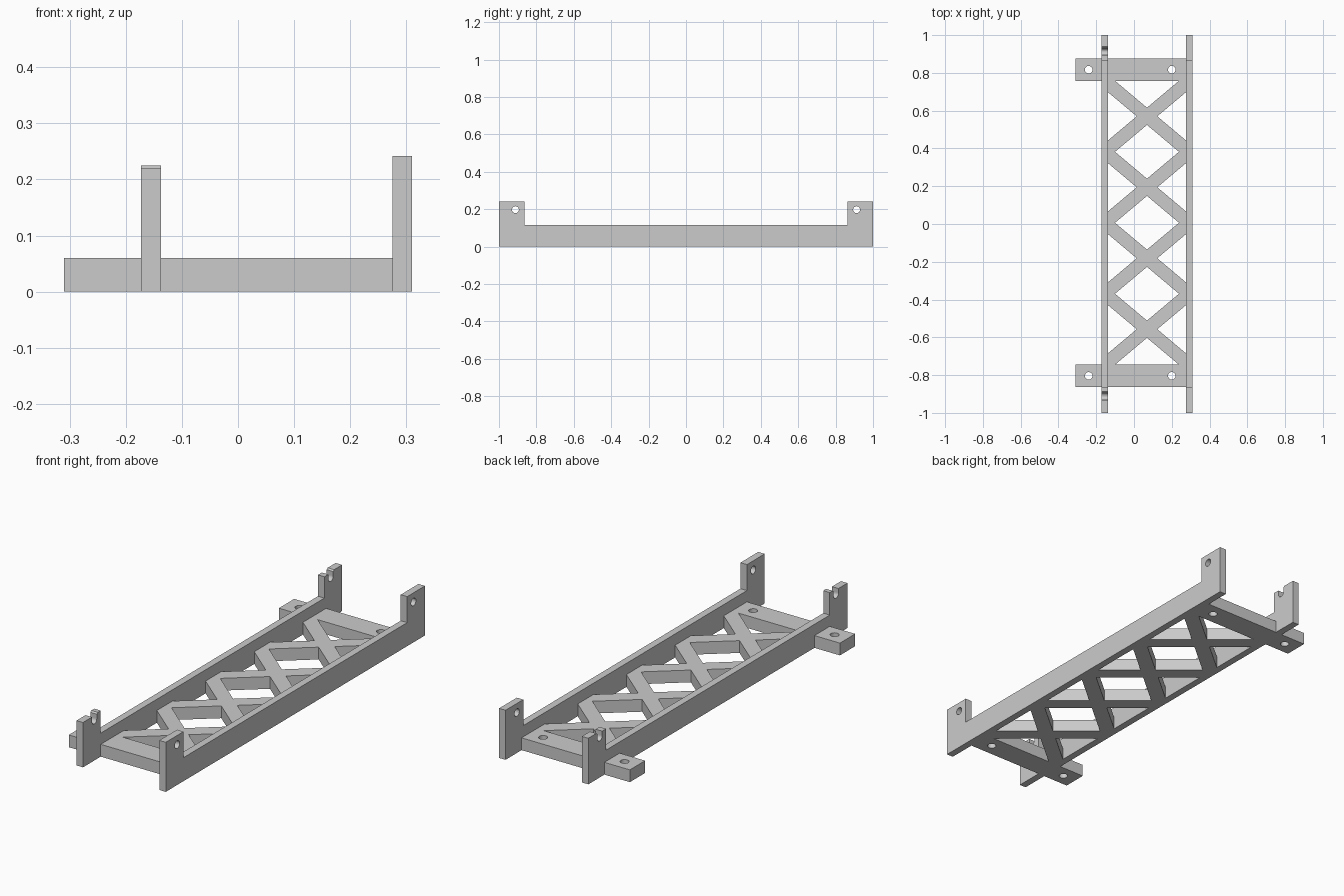
import bpy, bmesh, math
from mathutils import Vector, Matrix

if "Cube" in bpy.data.objects:
    bpy.data.objects.remove(bpy.data.objects["Cube"], do_unlink=True)

RAIL_T = 0.035
RIGHT_X, LEFT_X = -0.155, 0.2925      # rail centre lines
RAIL_H, TAB_H, TAB_IN = 0.115, 0.242, 0.863
PIN_Y, PIN_Z, PIN_R = 0.912, 0.197, 0.0185
BAR_H = 0.06
BACK_IN, FRONT_IN, BAR_W = 0.758, -0.745, 0.118


def finish(name, bm):
    bmesh.ops.recalc_face_normals(bm, faces=bm.faces)
    mesh = bpy.data.meshes.new(name)
    bm.to_mesh(mesh)
    bm.free()
    obj = bpy.data.objects.new(name, mesh)
    bpy.context.collection.objects.link(obj)
    return obj


def extrude(bm, points, direction):
    face = bm.faces.new([bm.verts.new(p) for p in points])
    top = bmesh.ops.extrude_face_region(bm, geom=[face])["geom"]
    verts = [v for v in top if isinstance(v, bmesh.types.BMVert)]
    bmesh.ops.translate(bm, verts=verts, vec=direction)


def rail(name, x, outline):
    bm = bmesh.new()
    extrude(bm, [(x - RAIL_T / 2, y, z) for y, z in outline], Vector((RAIL_T, 0, 0)))
    return finish(name, bm)


def boolean(obj, other, operation):
    mod = obj.modifiers.new(operation.title(), "BOOLEAN")
    mod.object, mod.operation, mod.solver = other, operation, "EXACT"
    bpy.context.view_layer.objects.active = obj
    bpy.ops.object.modifier_apply(modifier=mod.name)
    bpy.data.objects.remove(other, do_unlink=True)


def drill(obj, centres, axis, radius):
    bm = bmesh.new()
    turn = Matrix.Rotation(math.pi / 2, 4, "Y") if axis == "X" else Matrix()
    for c in centres:
        bmesh.ops.create_cone(bm, cap_ends=True, segments=32, radius1=radius,
                              radius2=radius, depth=0.3,
                              matrix=Matrix.Translation(c) @ turn)
    cutter = finish("hole_cutter", bm)
    cutter.hide_render = True
    boolean(obj, cutter, "DIFFERENCE")


# Left rail with a drilled tab at each end
left = rail("left_rail", LEFT_X, [
    (-1, 0), (1, 0), (1, TAB_H), (TAB_IN, TAB_H), (TAB_IN, RAIL_H),
    (-TAB_IN, RAIL_H), (-TAB_IN, TAB_H), (-1, TAB_H)])
drill(left, [(LEFT_X, s * PIN_Y, PIN_Z) for s in (-1, 1)], "X", PIN_R)


# Right rail with an open, round-bottomed notch in each tab
def notched_top(y_low, y_high, centre):
    low, high = 0.219, 0.225
    arc = [(centre + PIN_R * math.cos(a), PIN_Z + PIN_R * math.sin(a))
           for a in (-math.pi * i / 12 for i in range(13))]
    return [(y_high, high), (centre + PIN_R + 0.008, high),
            (centre + PIN_R, low), *arc, (centre - PIN_R, low), (y_low, low)]


rail("right_rail", RIGHT_X, [
    (-1, 0), (1, 0), *notched_top(TAB_IN, 1, PIN_Y), (TAB_IN, RAIL_H),
    (-TAB_IN, RAIL_H), *notched_top(-1, -TAB_IN, -PIN_Y)])

# Mounting crossbars with two screw holes each
for name, y0 in (("back_crossbar", BACK_IN), ("front_crossbar", FRONT_IN - BAR_W)):
    bm = bmesh.new()
    y1 = y0 + BAR_W
    extrude(bm, [(-0.31, y0, 0), (LEFT_X, y0, 0), (LEFT_X, y1, 0), (-0.31, y1, 0)],
            Vector((0, 0, BAR_H)))
    bar = finish(name, bm)
    drill(bar, [(x, (y0 + y1) / 2, 0) for x in (-0.24, 0.2)], "Z", 0.02)


# Crossed lattice between the rails, trimmed at the crossbars
def braces(name, slope_sign, cells=4, width=0.07):
    bm = bmesh.new()
    step = (BACK_IN - FRONT_IN) / cells
    run = LEFT_X - RIGHT_X
    half = width / 2 * math.hypot(run, step) / run
    for i in range(cells):
        mid = FRONT_IN + step * (i + 0.5)
        a, b = mid - slope_sign * step / 2, mid + slope_sign * step / 2
        bm.faces.new([bm.verts.new(p) for p in (
            (RIGHT_X, a - half, 0), (LEFT_X, b - half, 0),
            (LEFT_X, b + half, 0), (RIGHT_X, a + half, 0))])
    for y, side in ((BACK_IN, 1), (FRONT_IN, -1)):
        bmesh.ops.bisect_plane(bm, geom=bm.verts[:] + bm.edges[:] + bm.faces[:],
                               plane_co=(0, y, 0), plane_no=(0, side, 0),
                               clear_outer=True)
    top = bmesh.ops.extrude_face_region(bm, geom=bm.faces[:])["geom"]
    bmesh.ops.translate(bm, verts=[v for v in top if isinstance(v, bmesh.types.BMVert)],
                        vec=(0, 0, BAR_H))
    return finish(name, bm)


lattice = braces("lattice_braces", 1)
boolean(lattice, braces("opposite_braces", -1), "UNION")
